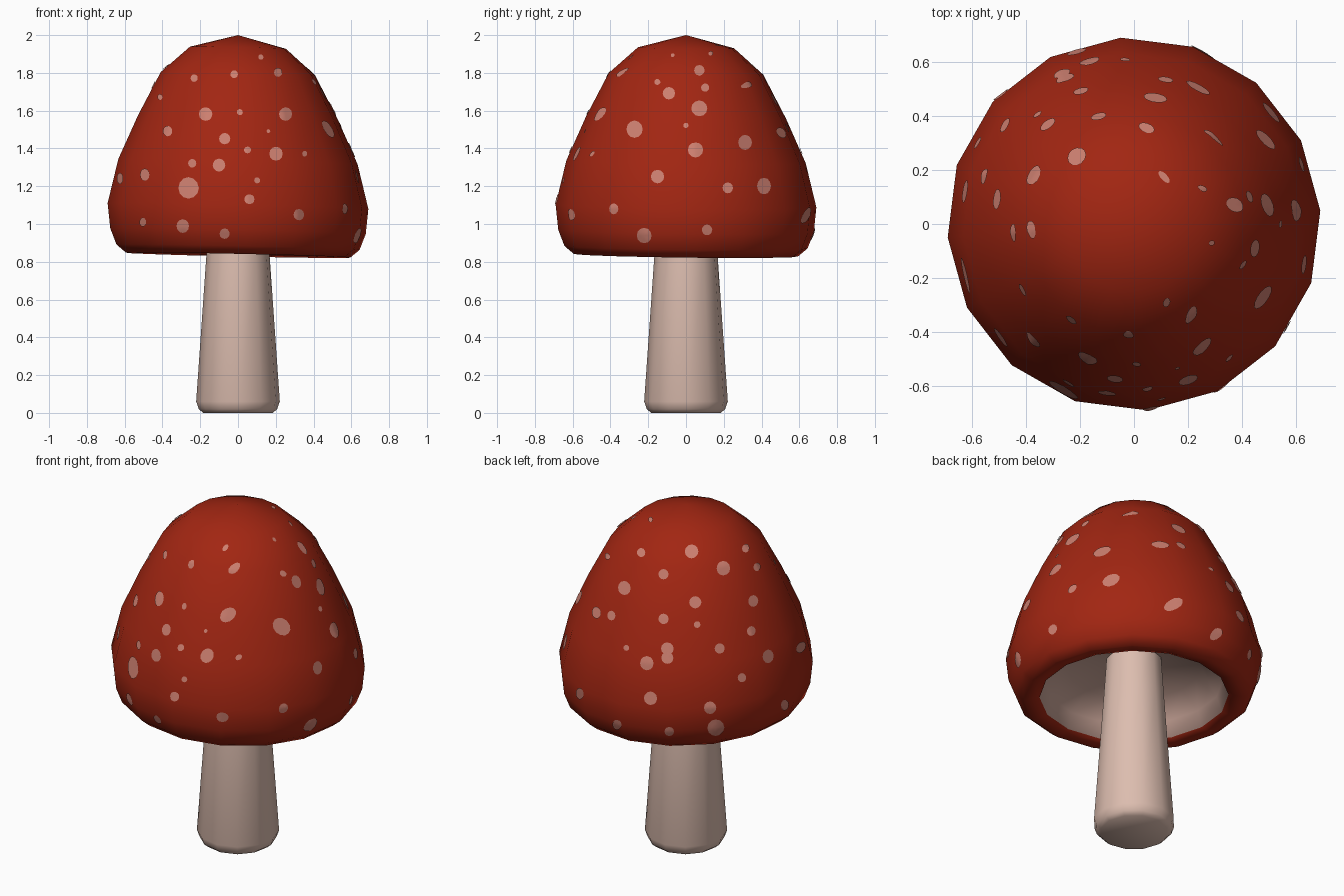
import bpy, bmesh, math
from mathutils import Vector
from mathutils.bvhtree import BVHTree

if "Cube" in bpy.data.objects:
    bpy.data.objects.remove(bpy.data.objects["Cube"])


def material(name, rgb):
    m = bpy.data.materials.new(name)
    m.diffuse_color = (*rgb, 1)
    m.use_nodes = True
    m.node_tree.nodes["Principled BSDF"].inputs["Base Color"].default_value = m.diffuse_color
    return m


RED = material("cap red", (0.36, 0.019, 0.006))
PINK = material("spot pink", (0.60, 0.21, 0.16))
CREAM = material("stem cream", (0.72, 0.51, 0.43))
GILL = material("underside pink", (0.58, 0.37, 0.31))


def revolve(bm, profile, sides, phase):
    """Lathe a list of (radius, z); radius 0 makes a pole."""
    rings = []
    for r, z in profile:
        if r == 0:
            rings.append([bm.verts.new((0, 0, z))] * sides)
        else:
            rings.append([bm.verts.new((r * math.cos(phase + math.tau * i / sides),
                                        r * math.sin(phase + math.tau * i / sides), z))
                          for i in range(sides)])
    for k, (a, b) in enumerate(zip(rings, rings[1:])):
        for i in range(sides):
            j = (i + 1) % sides
            f = bm.faces.new(list(dict.fromkeys((a[i], a[j], b[j], b[i]))))
            f.smooth = True
            f.material_index = k  # profile segment, remapped by the caller


def finish(bm, name, mats):
    mesh = bpy.data.meshes.new(name)
    bm.normal_update()
    bm.to_mesh(mesh)
    ob = bpy.data.objects.new(name, mesh)
    bpy.context.collection.objects.link(ob)
    for m in mats:
        mesh.materials.append(m)
    return ob


# Stem: tapered, with a small bevelled foot, running up into the cap
bm = bmesh.new()
revolve(bm, [(0, 0.0), (0.185, 0.0), (0.208, 0.02), (0.222, 0.06), (0.168, 0.83), (0.15, 1.1)],
        12, math.radians(4))
for f in bm.faces:
    f.material_index = 0
finish(bm, "stem", [CREAM])
bm.free()

# Cap: hollow 16-sided bell, slightly tilted
hollow = [(0.13, 1.07), (0.36, 1.03), (0.48, 0.94), (0.51, 0.85)]
outer = [(0.595, 0.835), (0.645, 0.877), (0.678, 0.962), (0.692, 1.095),
         (0.635, 1.33), (0.53, 1.565), (0.41, 1.795), (0.255, 1.933), (0, 2.0)]
bm = bmesh.new()
revolve(bm, hollow + outer, 16, math.radians(4.1))
for f in bm.faces:
    f.material_index = 1 if f.material_index < len(hollow) - 1 else 0
for v in bm.verts:
    v.co.z -= 0.022 * v.co.x + 0.012 * v.co.y
bm.normal_update()
finish(bm, "cap", [RED, GILL])
tree = BVHTree.FromBMesh(bm)
bm.free()

# Spots: thin patches projected on the cap from three sides, as (across, up, radius)
# in hundredths of a unit
FRONT = [(-23, 177, 2), (-2, 179, 2), (-17, 158, 3.6), (1, 159, 1.6), (25, 158, 3.6),
         (-37, 149, 2.8), (-41, 167, 1.6), (-7, 145, 3), (16, 149, 1), (-24, 132, 2.3),
         (-10, 131, 3.4), (5, 139, 1.8), (20, 137, 3.7), (35, 137, 1.5), (-49, 126, 3.3),
         (-26, 119, 5.7), (10, 123, 1.6), (6, 113, 2.6), (-62, 124, 3), (-50, 101, 2.4),
         (-29, 99, 3.6), (-7, 95, 2.7), (32, 105, 3), (21, 180, 2.3), (12, 188, 1.4)]
RIGHT = [(-32, 180, 2.3), (-15, 175, 1.6), (-9, 169, 3.3), (7, 181, 2.8), (10, 172, 2.2),
         (7, 161, 4.2), (-7, 189, 1), (13, 190, 1.2), (34, 177, 3.2), (-27, 150, 4.6),
         (0, 152, 1.4), (46, 150, 4.2), (31, 143, 4), (5, 139, 4), (-48, 137, 1.3),
         (-15, 125, 3.6), (22, 119, 2.9), (41, 120, 4.4), (-38, 108, 2.8), (-22, 94, 4),
         (11, 97, 2.8), (49, 101, 5.2)]
BACK_LEFT = [(3, 161, 3.7), (-24, 160, 2.4), (-12, 149, 2.8), (20, 152, 3.8), (-33, 141, 3.8),
             (5, 134, 3.3), (-12, 125, 2.8), (-40, 126, 2.6), (-48, 127, 3.2), (6, 122, 1.8),
             (36, 134, 3.1), (38, 152, 2.2), (-10, 109, 3.4), (-10, 104, 3.2), (-21, 101, 3.8),
             (18, 109, 2.8), (-32, 109, 1.6), (44, 104, 3.7), (63, 109, 3.6), (30, 93, 2.5),
             (-19, 82, 3.7), (13, 77, 3.4), (-57, 83, 3.2), (-37, 67, 2.8), (-9, 64, 2.5),
             (16, 66, 4.6), (35, 118, 2.6), (53, 77, 3), (32, 162, 2.2), (-19, 177, 1.3),
             (-29, 177, 1.5), (-42, 157, 1.7)]


def sector(p):
    if p.y < -p.x and p.y < 0.3 * p.x:
        return "front"
    return "right" if p.x >= abs(p.y) else "back_left"


def add_spots(name, spots, azimuth, elevation):
    a, e = math.radians(azimuth), math.radians(elevation)
    flat = Vector((math.cos(a), math.sin(a), 0))
    right = Vector((-math.sin(a), math.cos(a), 0))
    up = Vector((0, 0, math.cos(e))) - flat * math.sin(e)
    toward = flat * math.cos(e) + Vector((0, 0, math.sin(e)))
    bm = bmesh.new()

    def project(h, v):
        hit, n, _, _ = tree.ray_cast(right * h + up * v + toward * 5, -toward)
        if hit is None:
            return None
        return hit + n * (0.005 if n.dot(toward) > 0 else -0.005)

    n = 12
    for h, v, r in spots:
        h, v, r = h / 100, v / 100, r / 100
        centre = project(h, v)
        if centre is None or sector(centre) != name:
            continue
        squash = math.sqrt(max(0.15, 1 - (h / 0.75) ** 2))
        pts = [project(h + s * r * squash * math.cos(math.tau * i / n),
                       v + s * r * math.sin(math.tau * i / n))
               for s in (0.5, 1.0) for i in range(n)]
        if None in pts:
            continue
        c = bm.verts.new(centre)
        vs = [bm.verts.new(p) for p in pts]
        for i in range(n):
            j = (i + 1) % n
            bm.faces.new((c, vs[i], vs[j])).smooth = True
            bm.faces.new((vs[i], vs[n + i], vs[n + j], vs[j])).smooth = True
    finish(bm, name + "_spots", [PINK])
    bm.free()


add_spots("front", FRONT, -90, 0)
add_spots("right", RIGHT, 0, 0)
add_spots("back_left", BACK_LEFT, 125, 22)
